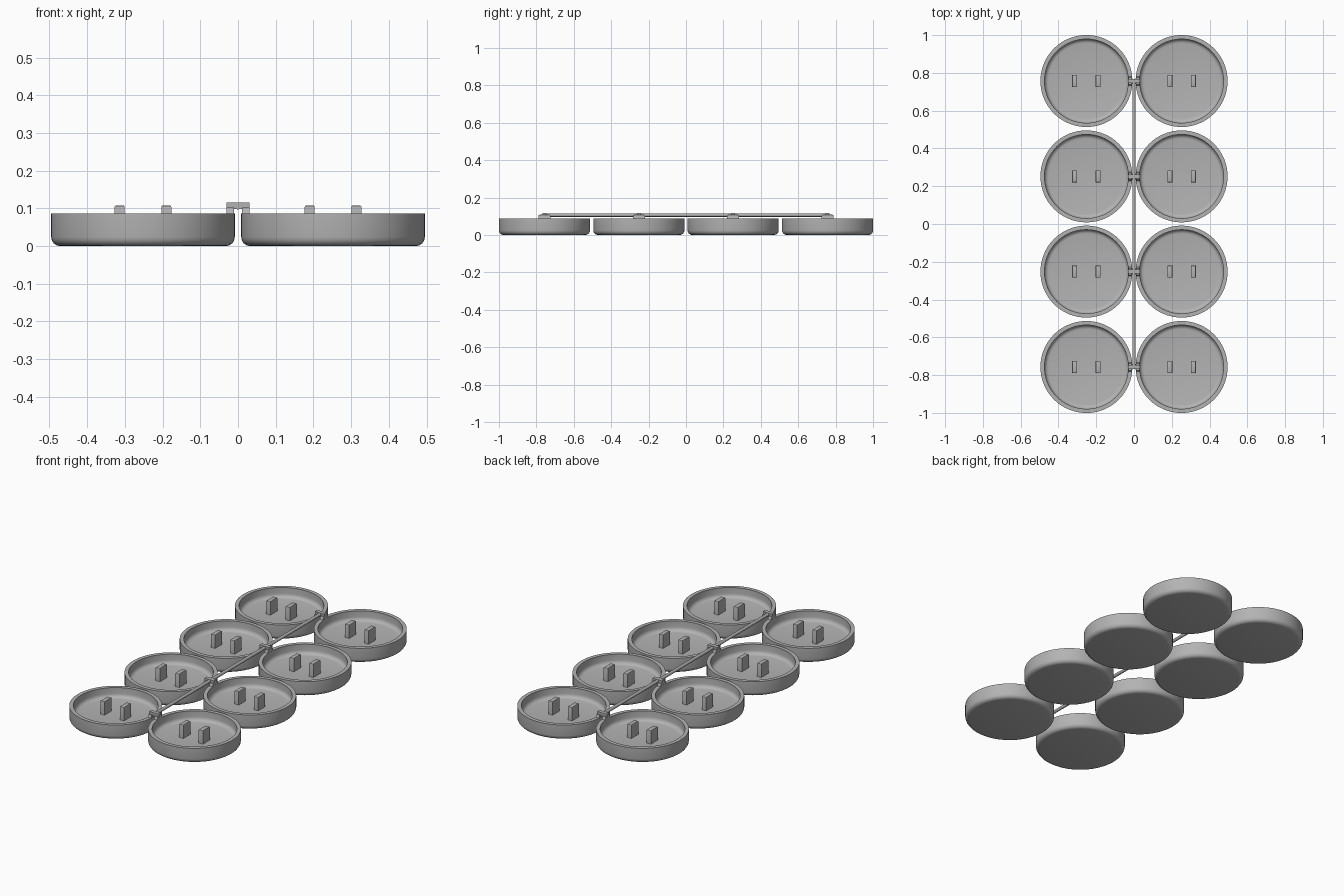
import bpy
import bmesh
import math

if "Cube" in bpy.data.objects:
    bpy.data.objects.remove(bpy.data.objects["Cube"], do_unlink=True)

grey = bpy.data.materials.new("plain grey")
grey.use_nodes = True
colour = (0.45, 0.45, 0.45, 1)
grey.diffuse_color = colour
grey.node_tree.nodes["Principled BSDF"].inputs["Base Color"].default_value = colour

X, ROWS = 0.252, (-0.757, -0.252, 0.252, 0.757)
RIM, FLOOR = 0.087, 0.03


def finish(bm, name, smooth=True):
    bmesh.ops.recalc_face_normals(bm, faces=bm.faces)
    mesh = bpy.data.meshes.new(name)
    bm.to_mesh(mesh)
    bm.free()
    mesh.materials.append(grey)
    obj = bpy.data.objects.new(name, mesh)
    bpy.context.collection.objects.link(obj)
    if smooth:
        bpy.ops.object.select_all(action="DESELECT")
        obj.select_set(True)
        bpy.context.view_layer.objects.active = obj
        bpy.ops.object.shade_smooth_by_angle(angle=math.radians(30))
    return obj


def fillet(r, z, size, steps=4):
    """Quarter round from a flat base at height z up to a wall of radius r."""
    angles = [math.pi / 2 * i / steps for i in range(steps + 1)]
    return [(r - size + size * math.sin(a), z + size - size * math.cos(a)) for a in angles]


def make_dish(name, x, y, segments=64):
    outer = fillet(0.2435, 0, 0.024)
    inner = fillet(0.222, FLOOR, 0.022)
    profile = [(0, 0)] + outer + [(0.2435, RIM), (0.222, RIM)] + inner[::-1] + [(0, FLOOR)]
    bm = bmesh.new()
    verts = [bm.verts.new((r, 0, z)) for r, z in profile]
    edges = [bm.edges.new(pair) for pair in zip(verts, verts[1:])]
    bmesh.ops.spin(bm, geom=verts + edges, axis=(0, 0, 1), cent=(0, 0, 0),
                   angle=math.tau, steps=segments)
    bmesh.ops.remove_doubles(bm, verts=bm.verts, dist=0.0001)
    finish(bm, name).location = (x, y, 0)


def make_box(name, centre, size, taper=1.0, bevel=0.0):
    bm = bmesh.new()
    bmesh.ops.create_cube(bm, size=1)
    for v in bm.verts:
        if v.co.z > 0:
            v.co.y *= taper
        v.co = [c * s for c, s in zip(v.co, size)]
    if bevel:
        top = [e for e in bm.edges if all(v.co.z > 0 for v in e.verts)]
        bmesh.ops.bevel(bm, geom=top, offset=bevel, segments=2, profile=0.5, affect="EDGES")
    finish(bm, name, bevel > 0).location = centre


for row, y in enumerate(ROWS, 1):
    for side, s in (("right", -1), ("left", 1)):
        tag = f"{side}_{row}"
        make_dish(f"dish_{tag}", s * X, y)
        # Pair of upright tabs standing on the dish floor
        for n, dx in enumerate((-0.062, 0.062), 1):
            make_box(f"tab_{tag}_{n}", (s * X + dx, y, 0.068), (0.027, 0.064, 0.08), bevel=0.005)
        # Foot joining the crossbar to the rim
        make_box(f"foot_{tag}", (s * 0.02, y, 0.093), (0.02, 0.05, 0.018), taper=0.7)
    make_box(f"crossbar_{row}", (0, y, 0.107), (0.062, 0.022, 0.018))

# Long rod linking the crossbars
bm = bmesh.new()
bmesh.ops.create_cone(bm, cap_ends=True, segments=16, radius1=0.009, radius2=0.009, depth=1.53)
rod = finish(bm, "runner_rod")
rod.rotation_euler.x = math.pi / 2
rod.location.z = 0.106
